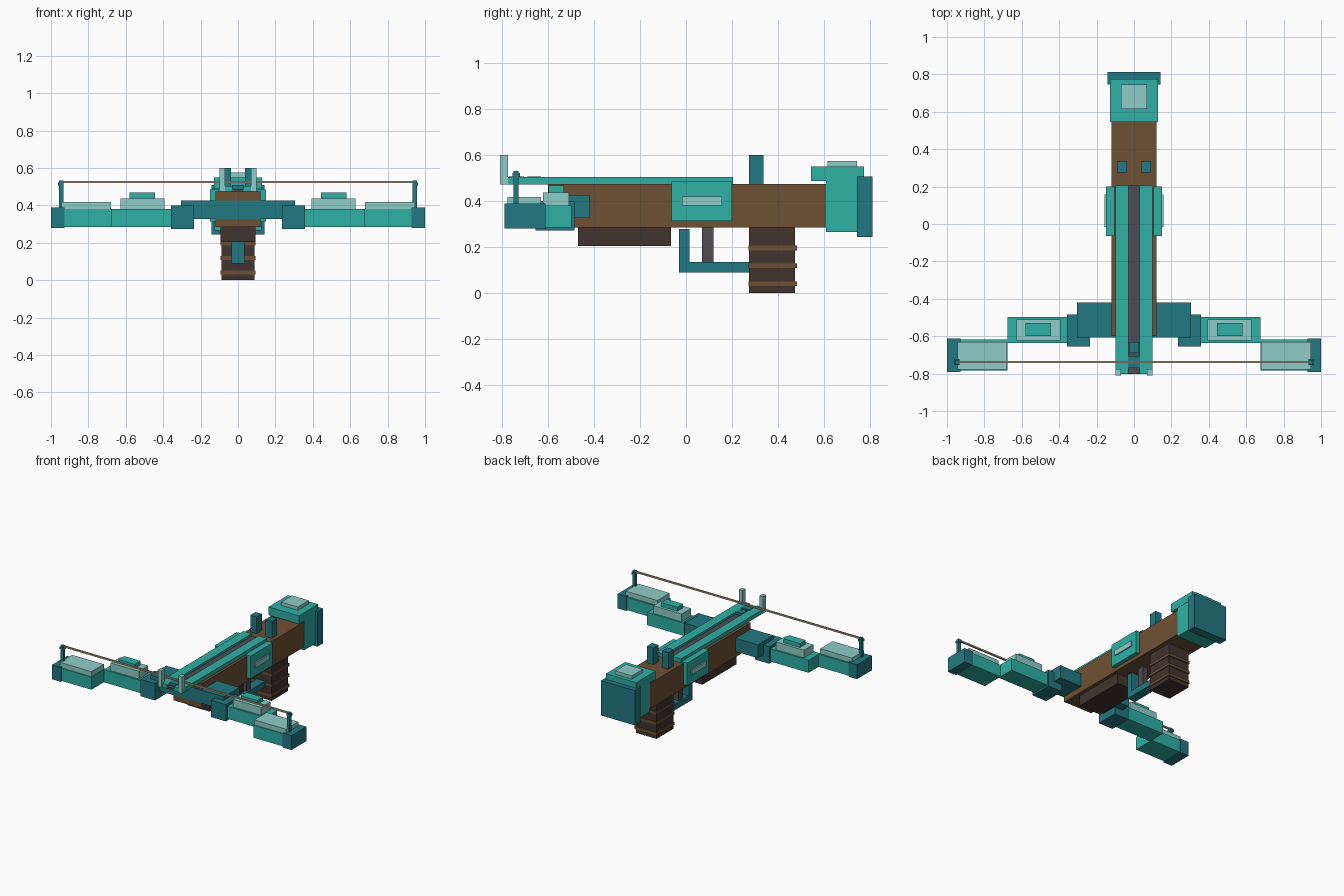
import bpy

cube = bpy.data.objects.get("Cube")
if cube:
    bpy.data.objects.remove(cube, do_unlink=True)


def material(name, rgb):
    lin = [((c / 255 + 0.055) / 1.055) ** 2.4 for c in rgb] + [1.0]
    m = bpy.data.materials.new(name)
    m.use_nodes = True
    m.diffuse_color = lin
    node = next(n for n in m.node_tree.nodes if n.type == 'BSDF_PRINCIPLED')
    node.inputs["Base Color"].default_value = lin
    return m


TEAL = material("teal", (46, 176, 165))
DEEP = material("deep_teal", (34, 121, 130))
PALE = material("pale_teal", (142, 205, 200))
WOOD = material("brown_wood", (110, 80, 52))
DARK = material("dark_wood", (66, 52, 46))
IRON = material("dark_grey", (78, 76, 82))
CORD = material("beige_cord", (178, 164, 138))


def box(name, mat, x, y, z):
    """Box from three (low, high) ranges."""
    bpy.ops.mesh.primitive_cube_add(size=1, location=[(a + b) / 2 for a, b in (x, y, z)])
    ob = bpy.context.object
    ob.name = name
    ob.scale = [b - a for a, b in (x, y, z)]
    bpy.ops.object.transform_apply(location=False, rotation=False, scale=True)
    ob.data.materials.append(mat)
    return ob


def mid(name, mat, half, y, z):
    """Box centred on x = 0."""
    return box(name, mat, (-half, half), y, z)


def pair(name, mat, x, y, z):
    """Matching boxes on the left (+x) and right (-x)."""
    box("left_" + name, mat, x, y, z)
    box("right_" + name, mat, (-x[1], -x[0]), y, z)


# Stock body and fore grip
mid("body", WOOD, 0.12, (-0.60, 0.61), (0.285, 0.475))
mid("fore_grip", DARK, 0.093, (-0.47, -0.065), (0.205, 0.287))

# Shoulder stock
mid("stock_end", TEAL, 0.125, (0.61, 0.75), (0.265, 0.50))
mid("stock_cap", TEAL, 0.127, (0.545, 0.775), (0.488, 0.55))
mid("stock_cap_plate", PALE, 0.07, (0.615, 0.745), (0.548, 0.575))
mid("butt_plate", DEEP, 0.142, (0.745, 0.812), (0.245, 0.508))

# Pistol grip with raised bands
mid("grip", DARK, 0.087, (0.275, 0.475), (0.0, 0.287))
for i, z in enumerate((0.03, 0.108, 0.186)):
    mid(f"grip_band_{i + 1}", WOOD, 0.093, (0.272, 0.482), (z, z + 0.021))

# Trigger and its guard
mid("guard_front", DEEP, 0.034, (-0.03, 0.015), (0.135, 0.278))
mid("guard_bottom", DEEP, 0.034, (-0.03, 0.276), (0.09, 0.135))
mid("trigger", IRON, 0.022, (0.07, 0.12), (0.13, 0.286))

# Bolt rail with groove, stops and sights
pair("rail", TEAL, (0.029, 0.10), (-0.803, 0.205), (0.473, 0.504))
mid("groove", IRON, 0.03, (-0.803, 0.205), (0.473, 0.488))
mid("bolt_stop", DEEP, 0.027, (-0.69, -0.632), (0.485, 0.507))
mid("string_catch", DEEP, 0.033, (-0.77, -0.705), (0.485, 0.508))
pair("front_sight", PALE, (0.07, 0.10), (-0.81, -0.775), (0.473, 0.60))
pair("rear_sight", DEEP, (0.037, 0.09), (0.275, 0.338), (0.473, 0.60))

# Side plates
pair("side_plate", TEAL, (0.105, 0.15), (-0.063, 0.20), (0.313, 0.485))
pair("side_inset", PALE, (0.148, 0.159), (-0.017, 0.157), (0.38, 0.42))

# Bow: crossbar and stepped limbs
mid("crossbar", DEEP, 0.306, (-0.607, -0.42), (0.327, 0.427))
pair("limb_root", DEEP, (0.235, 0.357), (-0.655, -0.485), (0.273, 0.40))
pair("limb_inner", TEAL, (0.35, 0.676), (-0.635, -0.498), (0.285, 0.38))
pair("inner_plate", PALE, (0.393, 0.628), (-0.622, -0.51), (0.378, 0.438))
pair("inner_plate_top", TEAL, (0.443, 0.58), (-0.598, -0.53), (0.436, 0.468))
pair("limb_outer", TEAL, (0.676, 0.935), (-0.783, -0.617), (0.285, 0.38))
pair("outer_plate", PALE, (0.68, 0.945), (-0.777, -0.63), (0.378, 0.418))
pair("limb_tip", DEEP, (0.927, 1.0), (-0.79, -0.612), (0.28, 0.389))

# String posts and string
pair("string_post", DEEP, (0.934, 0.957), (-0.75, -0.728), (0.385, 0.532))
pair("post_head", DEEP, (0.932, 0.962), (-0.754, -0.722), (0.505, 0.522))
mid("bow_string", CORD, 0.95, (-0.744, -0.732), (0.52, 0.531))
